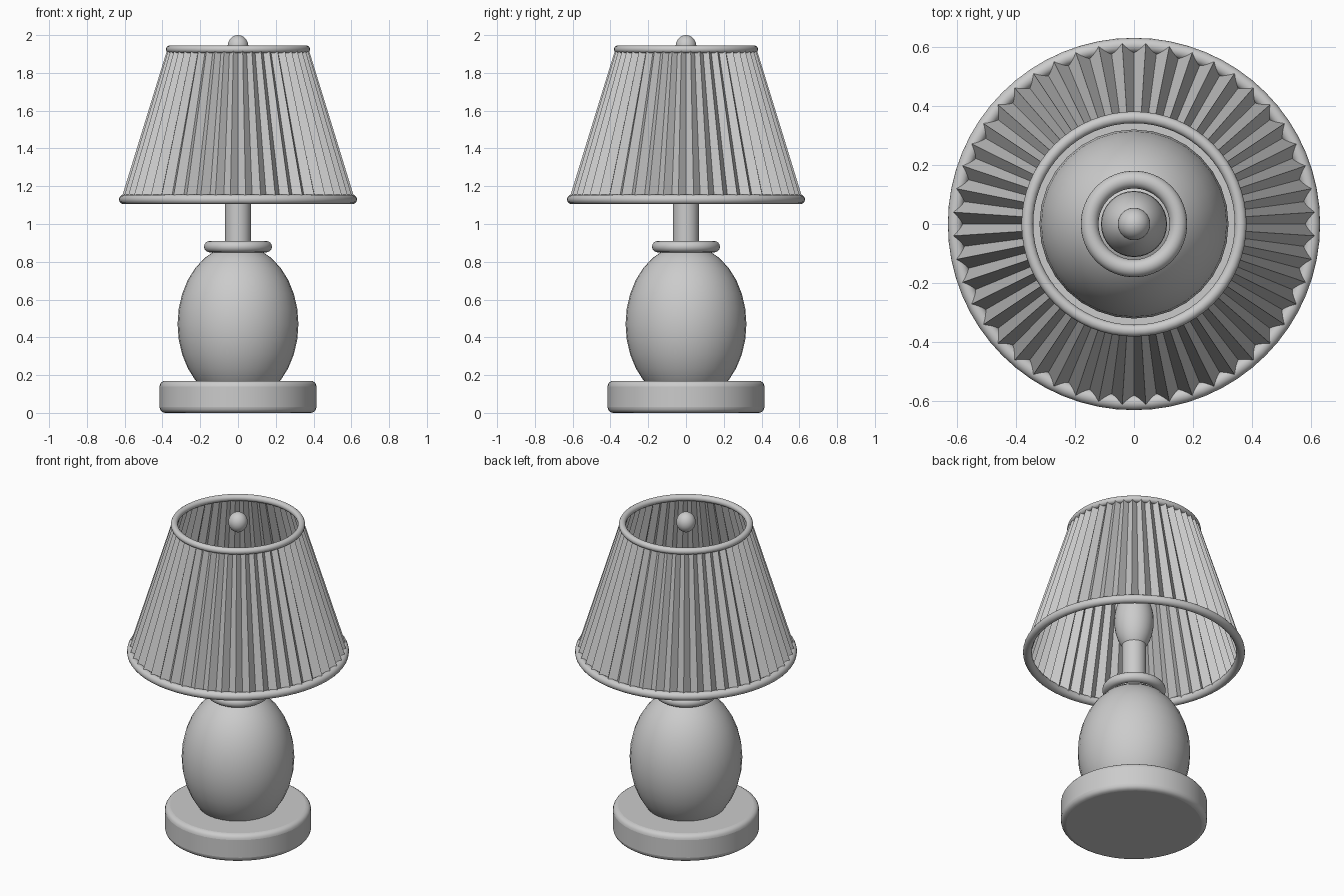
import bpy, math
from math import sin, cos, pi

cube = bpy.data.objects.get("Cube")
if cube:
    bpy.data.objects.remove(cube, do_unlink=True)

# One plain grey for the whole lamp
GREY = (0.6, 0.6, 0.6, 1.0)
mat = bpy.data.materials.new("plain grey")
mat.use_nodes = True
mat.diffuse_color = GREY
mat.node_tree.nodes["Principled BSDF"].inputs["Base Color"].default_value = GREY


def finish(name, smooth=True, angle=40):
    ob = bpy.context.object
    ob.name = name
    ob.data.name = name
    ob.data.materials.append(mat)
    if smooth:
        bpy.ops.object.shade_smooth_by_angle(angle=math.radians(angle))
    return ob


def ball(name, radius, height, z, segments=32, rings=16):
    bpy.ops.mesh.primitive_uv_sphere_add(segments=segments, ring_count=rings, radius=1, location=(0, 0, z))
    bpy.context.object.scale = (radius, radius, height)
    bpy.ops.object.transform_apply(location=False, rotation=False)
    return finish(name)


def ring(name, major, minor, z):
    bpy.ops.mesh.primitive_torus_add(major_radius=major, minor_radius=minor, major_segments=64,
                                     minor_segments=16, location=(0, 0, z))
    return finish(name)


def cylinder(name, radius, z0, z1, bevel=0.0):
    bpy.ops.mesh.primitive_cylinder_add(vertices=48, radius=radius, depth=z1 - z0, location=(0, 0, (z0 + z1) / 2))
    ob = finish(name)
    if bevel:
        mod = ob.modifiers.new("rounded edge", "BEVEL")
        mod.width = bevel
        mod.segments = 4
        mod.limit_method = "ANGLE"
        bpy.ops.object.modifier_apply(modifier=mod.name)
        bpy.ops.object.shade_smooth_by_angle(angle=math.radians(40))
    return ob


# Foot, body, collar and stem
cylinder("base", 0.415, 0.0, 0.17, bevel=0.03)
ball("body", 0.32, 0.42, 0.47)
ring("collar", 0.15, 0.03, 0.88)
cylinder("stem", 0.068, 0.85, 1.2)

# Bulb and finial
ball("bulb", 0.112, 0.2, 1.33)
ball("finial", 0.055, 0.06, 1.94)

# Pleated shade: a zigzag skin between two rims
PLEATS = 48


def zigzag(z, peak, valley):
    count = PLEATS * 2
    radii = (valley, peak)
    return [(radii[i % 2] * cos(2 * pi * i / count), radii[i % 2] * sin(2 * pi * i / count), z)
            for i in range(count)]


n = PLEATS * 2
verts = zigzag(1.13, 0.62, 0.58) + zigzag(1.925, 0.375, 0.345)
faces = [(i, (i + 1) % n, n + (i + 1) % n, n + i) for i in range(n)]
mesh = bpy.data.meshes.new("pleated_shade")
mesh.from_pydata(verts, [], faces)
mesh.materials.append(mat)
bpy.context.collection.objects.link(bpy.data.objects.new("pleated_shade", mesh))

ring("shade_bottom_rim", 0.605, 0.025, 1.13)
ring("shade_top_rim", 0.361, 0.02, 1.925)
